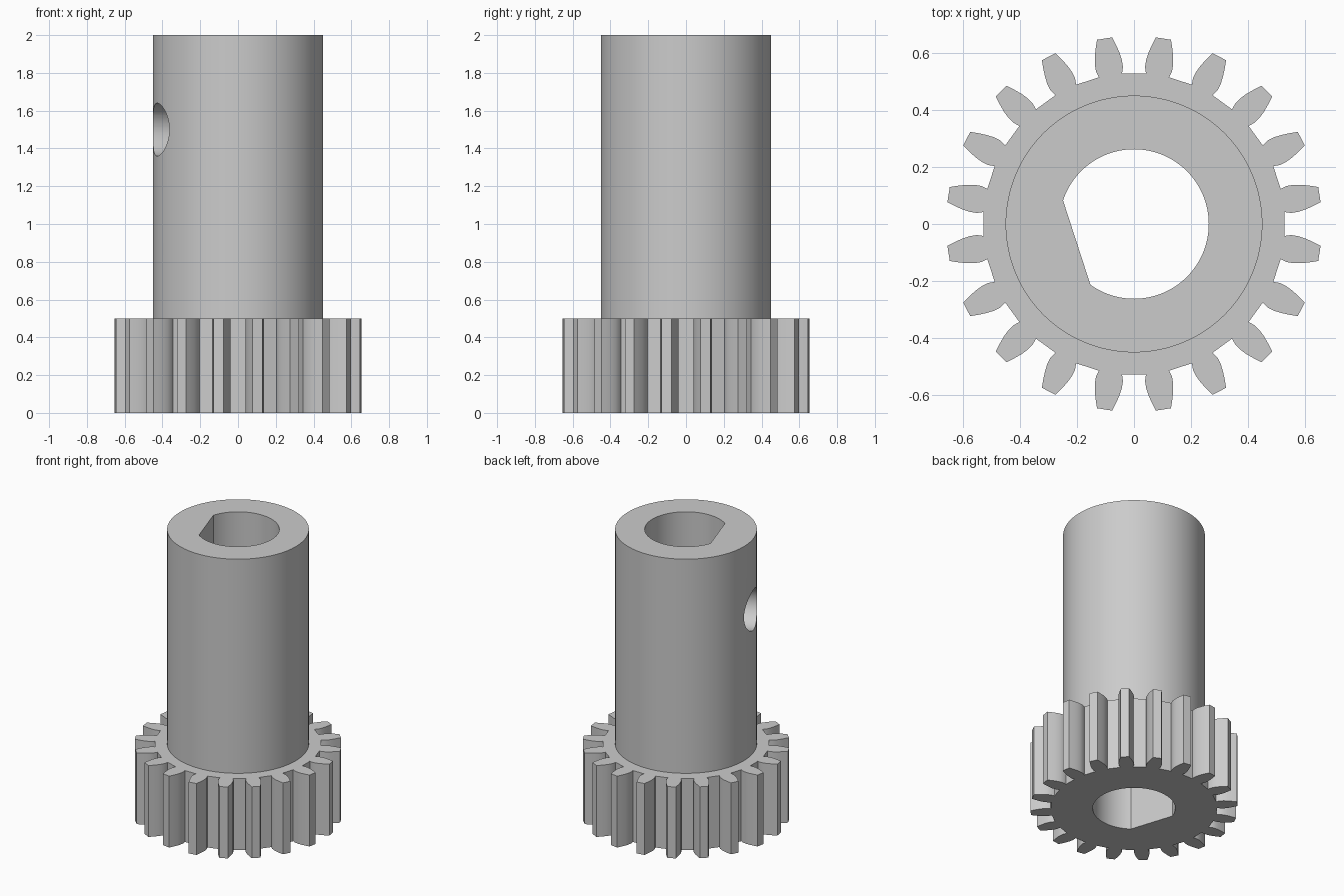
import bpy, bmesh, math
from mathutils import Matrix, Vector

if "Cube" in bpy.data.objects:
    bpy.data.objects.remove(bpy.data.objects["Cube"], do_unlink=True)

TEETH = 20
FLAT_ANGLE = math.radians(198)   # direction of the bore flat and the set screw hole

steel = bpy.data.materials.new("light grey steel")
steel.use_nodes = True
steel.diffuse_color = (0.6, 0.6, 0.6, 1)
steel.node_tree.nodes["Principled BSDF"].inputs["Base Color"].default_value = (0.6, 0.6, 0.6, 1)


def prism(name, outline, z0, z1):
    """Extrude a closed counter-clockwise 2D outline from z0 to z1."""
    bm = bmesh.new()
    base = bm.faces.new([bm.verts.new((x, y, z0)) for x, y in outline])
    top = bmesh.ops.extrude_face_region(bm, geom=[base])["geom"]
    bmesh.ops.translate(bm, vec=(0, 0, z1 - z0),
                        verts=[v for v in top if isinstance(v, bmesh.types.BMVert)])
    bmesh.ops.recalc_face_normals(bm, faces=bm.faces)
    mesh = bpy.data.meshes.new(name)
    bm.to_mesh(mesh)
    bm.free()
    mesh.materials.append(steel)
    obj = bpy.data.objects.new(name, mesh)
    bpy.context.collection.objects.link(obj)
    return obj


def arc(radius, start, end, count):
    """Points along an arc, both ends included."""
    steps = [start + (end - start) * i / (count - 1) for i in range(count)]
    return [(radius * math.cos(a), radius * math.sin(a)) for a in steps]


def circle(radius, count):
    return arc(radius, 0, math.tau, count + 1)[:-1]


# Gear outline: one tooth flank as (radius, half width), mirrored and repeated
flank = [(0.527, 0.041), (0.55, 0.048), (0.575, 0.048),
         (0.60, 0.044), (0.63, 0.036), (0.658, 0.027)]
tooth = [(r, -w) for r, w in flank] + [(r, w) for r, w in reversed(flank)]
gear_outline = []
for k in range(TEETH):
    turn = Matrix.Rotation((k + 0.5) * math.tau / TEETH, 2)
    gear_outline += [tuple(turn @ Vector(p)) for p in tooth]

pinion = prism("pinion_gear_with_hub", gear_outline, 0, 0.5)
hub = prism("hub_helper", circle(0.45, 128), 0.2, 2)

# D-shaped bore cutter: an arc closed by the flat
half = math.acos(0.211 / 0.262)
bore = prism("bore_cutter",
             arc(0.262, FLAT_ANGLE + half, FLAT_ANGLE - half + math.tau, 97), -0.1, 2.1)

# Set screw hole cutter, from outside the hub into the bore
screw_hole = prism("screw_hole_cutter", circle(0.14, 64), 0.1, 0.6)
screw_hole.matrix_world = (Matrix.Translation((0, 0, 1.5))
                           @ Matrix.Rotation(FLAT_ANGLE, 4, 'Z')
                           @ Matrix.Rotation(math.pi / 2, 4, 'Y'))

# Join the hub to the gear, then cut the bore and the hole
bpy.ops.object.select_all(action='DESELECT')
bpy.context.view_layer.objects.active = pinion
pinion.select_set(True)
for helper, operation in ((hub, 'UNION'), (bore, 'DIFFERENCE'), (screw_hole, 'DIFFERENCE')):
    helper.hide_render = True
    mod = pinion.modifiers.new(helper.name, 'BOOLEAN')
    mod.operation = operation
    mod.solver = 'EXACT'
    mod.object = helper
    bpy.ops.object.modifier_apply(modifier=mod.name)
    bpy.data.objects.remove(helper, do_unlink=True)

bpy.ops.object.shade_smooth_by_angle(angle=math.radians(30))
